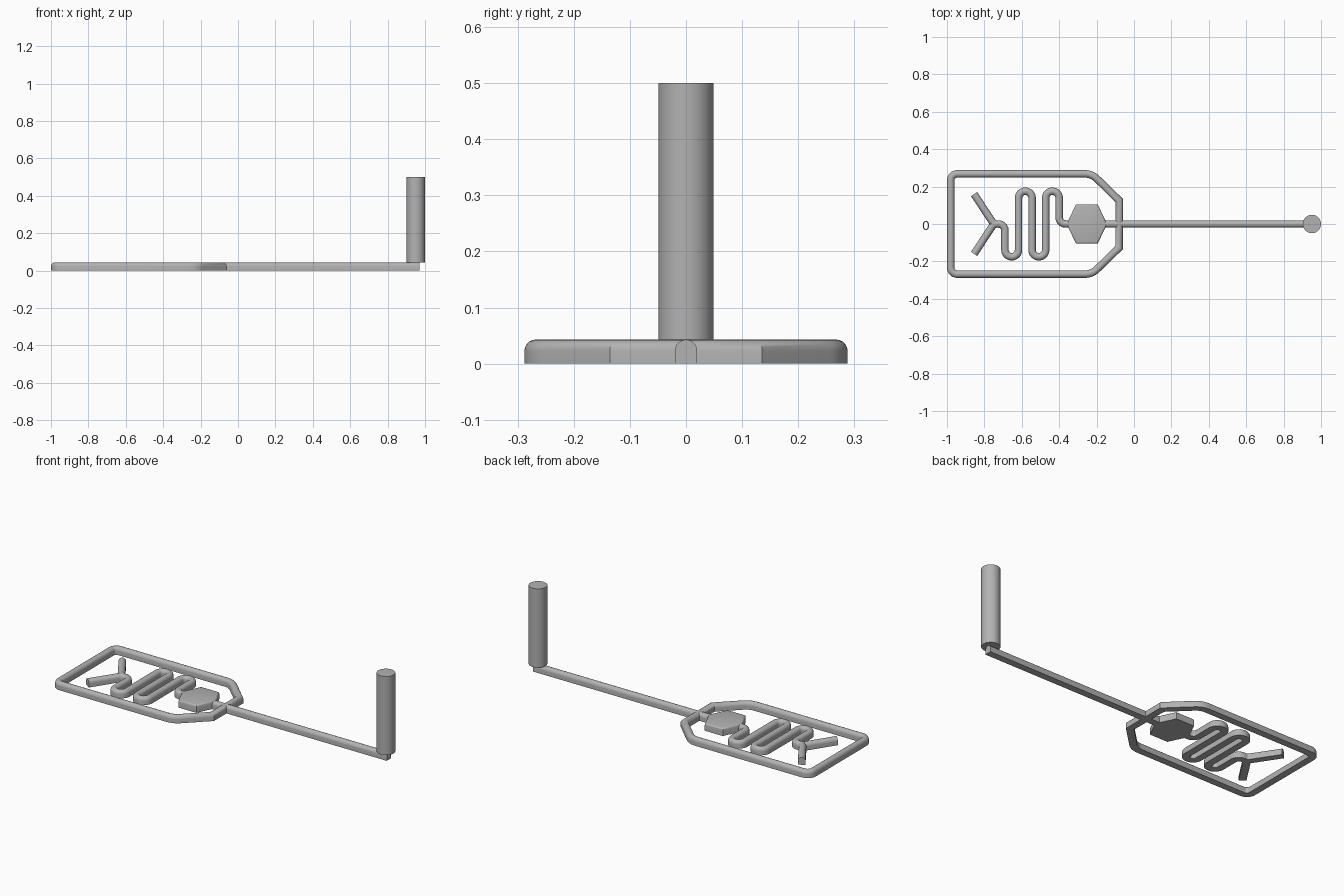
import bpy
import bmesh
from math import pi, sin, cos, tan
from mathutils import Vector

cube = bpy.data.objects.get("Cube")
if cube:
    bpy.data.objects.remove(cube, do_unlink=True)

H = 0.043      # channel height
R = 0.02       # half of the channel width

grey = bpy.data.materials.new("plain grey")
grey.use_nodes = True
GREY = (0.45, 0.45, 0.45, 1)
grey.diffuse_color = GREY
grey.node_tree.nodes["Principled BSDF"].inputs["Base Color"].default_value = GREY


def finish(bm, name, smooth=True):
    bmesh.ops.recalc_face_normals(bm, faces=bm.faces)
    mesh = bpy.data.meshes.new(name)
    bm.to_mesh(mesh)
    bm.free()
    mesh.materials.append(grey)
    obj = bpy.data.objects.new(name, mesh)
    bpy.context.collection.objects.link(obj)
    if smooth:
        bpy.ops.object.select_all(action="DESELECT")
        obj.select_set(True)
        bpy.context.view_layer.objects.active = obj
        bpy.ops.object.shade_smooth_by_angle(angle=pi / 5)
    return obj


def fillet(corners, closed=False, steps=8):
    """Round each (x, y, radius) corner into an arc."""
    path, n = [], len(corners)
    for i, (x, y, r) in enumerate(corners):
        p = Vector((x, y))
        if r == 0 or (not closed and i in (0, n - 1)):
            path.append(p)
            continue
        a = (Vector(corners[i - 1][:2]) - p).normalized()
        b = (Vector(corners[(i + 1) % n][:2]) - p).normalized()
        half = a.angle(b) / 2
        centre = p + (a + b).normalized() * (r / sin(half))
        start = p + a * (r / tan(half)) - centre
        turn = pi - 2 * half
        sign = 1 if a.x * b.y - a.y * b.x < 0 else -1
        for k in range(steps + 1):
            t = sign * turn * k / steps
            path.append(centre + Vector((start.x * cos(t) - start.y * sin(t),
                                         start.x * sin(t) + start.y * cos(t))))
    return path


def channel(name, corners, closed=False):
    """Sweep an arch-topped section along a flat path with mitred joints."""
    path = fillet(corners, closed)
    arch = [(R * cos(pi * k / 10), H - R + R * sin(pi * k / 10)) for k in range(11)]
    section = [(R, 0)] + arch + [(-R, 0)]
    bm, rings, n = bmesh.new(), [], len(path)
    for i, p in enumerate(path):
        before = p - path[i - 1] if closed or i > 0 else path[1] - p
        after = path[(i + 1) % n] - p if closed or i < n - 1 else before
        before, after = before.normalized(), after.normalized()
        t = (before + after).normalized()
        side = Vector((t.y, -t.x)) / max(t.dot(after), 0.3)
        rings.append([bm.verts.new((p.x + side.x * u, p.y + side.y * u, z))
                      for u, z in section])
    m = len(section)
    for i in range(n if closed else n - 1):
        r0, r1 = rings[i], rings[(i + 1) % n]
        for j in range(m):
            k = (j + 1) % m
            bm.faces.new((r0[j], r0[k], r1[k], r1[j]))
    if not closed:
        bm.faces.new(rings[0])
        bm.faces.new(rings[-1])
    return finish(bm, name)


# Outer frame: one half, mirrored across y
half = [(-0.98, 0.268, 0.035), (-0.225, 0.268, 0.09), (-0.08, 0.127, 0)]
channel("outer_frame", half + [(x, -y, r) for x, y, r in reversed(half)], closed=True)

# Serpentine channel, from the fork to the hexagonal chamber
pitch, left, top = 0.0725, -0.69, 0.175
turn = pitch / 2 - 0.0005
snake = [(-0.76, 0, 0), (left, 0, 0.035)]
for i in range(4):
    y = -top if i % 2 == 0 else top
    snake += [(left + pitch * i, y, turn), (left + pitch * (i + 1), y, turn)]
snake += [(left + pitch * 4, 0, 0.035), (-0.3, 0, 0)]
channel("serpentine_channel", snake)

# Forked inlets
for name, s in (("left_inlet", 1), ("right_inlet", -1)):
    channel(name, [(-0.855, 0.16 * s, 0), (-0.75, 0, 0.03), (-0.72, 0, 0)])

# Straight outlet channel
channel("outlet_channel", [(-0.2, 0, 0), (0.97, 0, 0)])

# Hexagonal chamber with softened top rim
bm = bmesh.new()
outline = [(0.108, 0), (0.058, 0.105), (-0.058, 0.105),
           (-0.108, 0), (-0.058, -0.105), (0.058, -0.105)]
base = bm.faces.new([bm.verts.new((x - 0.252, y, 0)) for x, y in outline])
raised = bmesh.ops.extrude_face_region(bm, geom=[base], use_keep_orig=True)["geom"]
bmesh.ops.translate(bm, vec=(0, 0, H), verts=[v for v in raised if isinstance(v, bmesh.types.BMVert)])
rim = [e for e in bm.edges if all(v.co.z > H / 2 for v in e.verts)]
bmesh.ops.bevel(bm, geom=rim, offset=0.01, segments=3, profile=0.5, affect="EDGES")
finish(bm, "hexagonal_chamber")

# Upright post at the end of the outlet
bm = bmesh.new()
bmesh.ops.create_cone(bm, cap_ends=True, segments=48, radius1=0.049, radius2=0.049, depth=0.5 - H)
bmesh.ops.translate(bm, vec=(0.951, 0, (0.5 + H) / 2), verts=bm.verts)
finish(bm, "upright_post")
